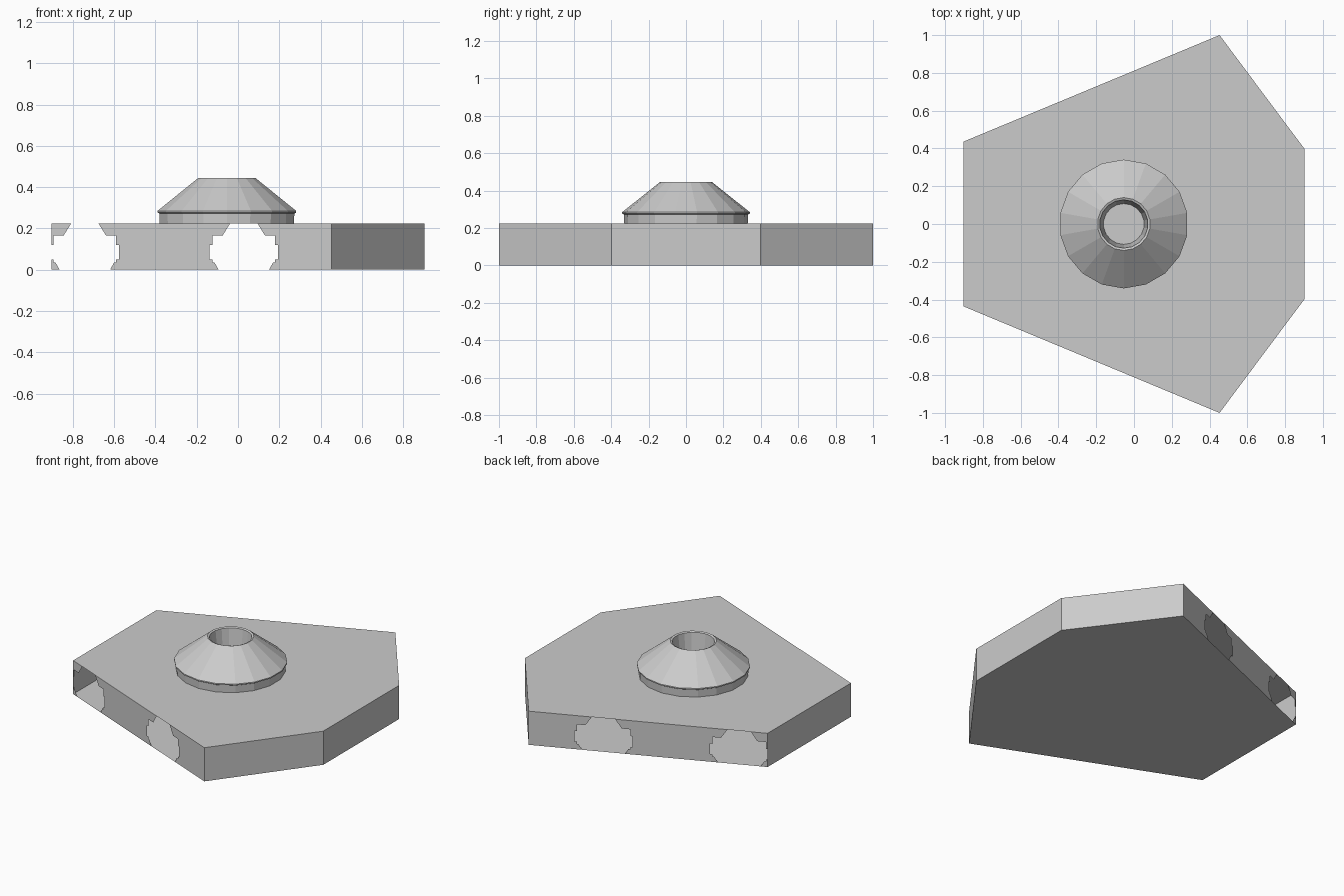
import bpy, bmesh, math
from mathutils import Vector

if "Cube" in bpy.data.objects:
    bpy.data.objects.remove(bpy.data.objects["Cube"])

H = 0.223  # plate height


def finish(bm, name):
    me = bpy.data.meshes.new(name)
    bm.to_mesh(me)
    bm.free()
    ob = bpy.data.objects.new(name, me)
    bpy.context.collection.objects.link(ob)
    return ob


def add_face(bm, pts):
    # Add a face of the convex shell, turned outward
    f = bm.faces.new([bm.verts.new(p) for p in pts])
    f.normal_update()
    if f.normal.dot(f.calc_center_median() - Vector((0, 0, H / 2))) < 0:
        f.normal_flip()


# Hollow wedge plate: top, bottom and closed walls
outline = [(-0.903, -0.436), (0.453, -1), (0.903, -0.397),
           (0.903, 0.397), (0.453, 1), (-0.903, 0.436)]
bm = bmesh.new()
for z in (0, H):
    add_face(bm, [(x, y, z) for x, y in outline])
for i in (1, 2, 3, 5):
    a, b = outline[i], outline[(i + 1) % 6]
    add_face(bm, [(*a, 0), (*b, 0), (*b, H), (*a, H)])
finish(bm, "wedge_plate")

# Slanted walls interrupted by stepped openings (half profile, top to bottom)
half_opening = [(0.067, H), (0.103, 0.165), (0.152, 0.165), (0.152, 0.12),
                (0.165, 0.12), (0.165, 0.05), (0.152, 0.05), (0.152, 0.035),
                (0.142, 0.035), (0.122, 0)]
XL, XR = -0.903, 0.453
C1, C2 = -0.742, 0.028


def edge(cx, side):
    return [(cx + side * w, z) for w, z in half_opening]


left = edge(C1, -1)
panels = [
    left[:4] + [(XL, 0.12), (XL, H)],
    left[6:] + [(XL, 0), (XL, 0.05)],
    edge(C1, 1) + edge(C2, -1)[::-1],
    edge(C2, 1) + [(XR, 0), (XR, H)],
]
bm = bmesh.new()
for s in (-1, 1):
    for panel in panels:
        add_face(bm, [(x, s * (0.436 + 0.564 * (x - XL) / (XR - XL)), z)
                      for x, z in panel])
finish(bm, "slanted_walls")

# Conical hollow stud, 18 sides
profile = [(0.33, H), (0.332, 0.272), (0.341, 0.277), (0.341, 0.285),
           (0.14, 0.445), (0.128, 0.44), (0.108, 0.27)]
N = 18
bm = bmesh.new()
rings = []
for r, z in profile:
    rings.append([bm.verts.new((-0.054 + r * math.cos(t), r * math.sin(t), z))
                  for t in (math.radians(10 + 360 * i / N) for i in range(N))])
for a, b in zip(rings, rings[1:]):
    for i in range(N):
        j = (i + 1) % N
        bm.faces.new((a[i], a[j], b[j], b[i]))
bm.faces.new(rings[-1])
finish(bm, "conical_stud")
